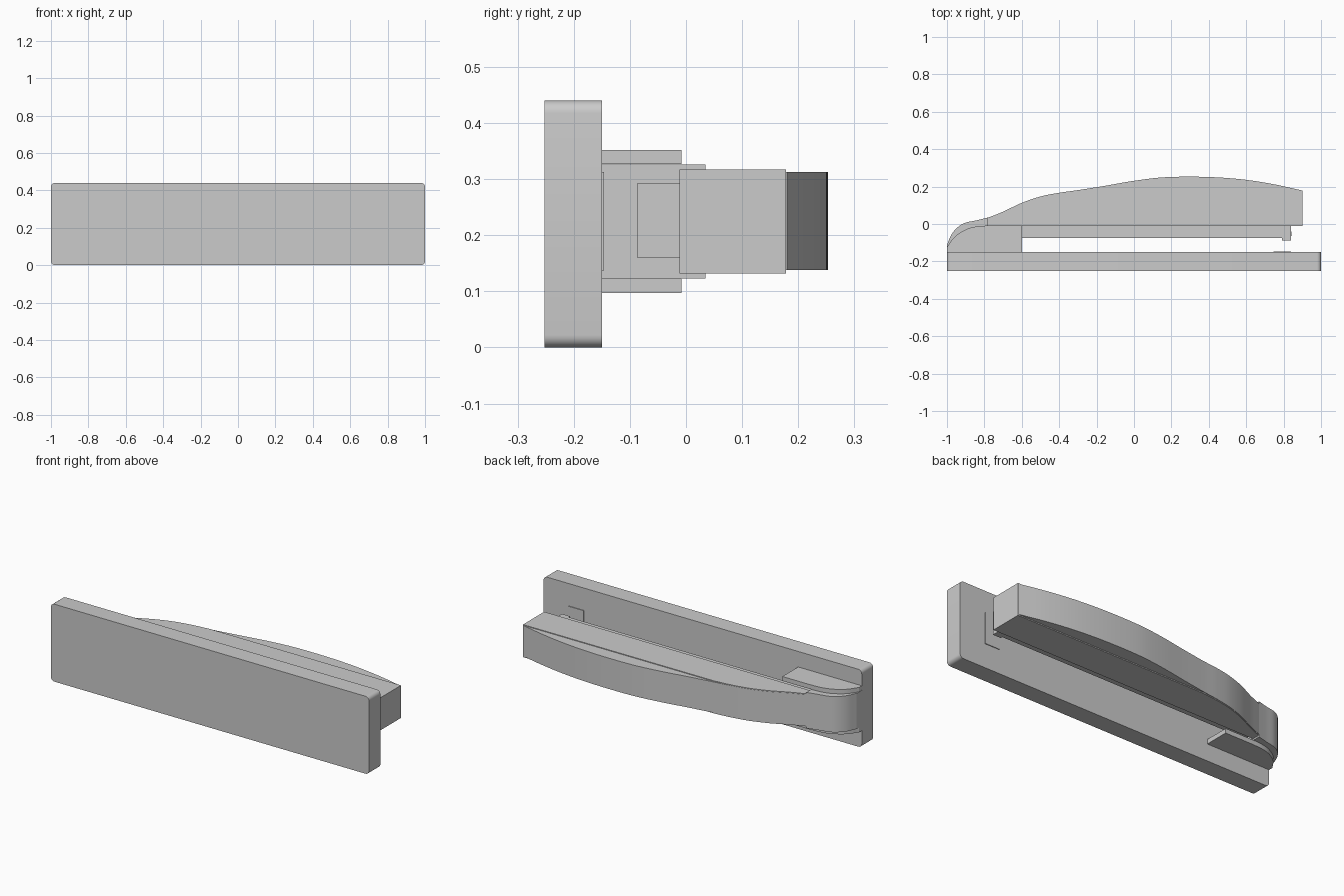
import bpy, bmesh
from mathutils import Vector

if "Cube" in bpy.data.objects:
    bpy.data.objects.remove(bpy.data.objects["Cube"])

# One plain grey for every part
grey = bpy.data.materials.new("plain_grey")
grey.use_nodes = True
grey.diffuse_color = (0.6, 0.6, 0.6, 1)
grey.node_tree.nodes["Principled BSDF"].inputs["Base Color"].default_value = grey.diffuse_color

MID = 0.225  # centre plane of the arm


def finish(name, bm):
    bmesh.ops.recalc_face_normals(bm, faces=bm.faces[:])
    mesh = bpy.data.meshes.new(name)
    bm.to_mesh(mesh)
    bm.free()
    mesh.materials.append(grey)
    ob = bpy.data.objects.new(name, mesh)
    bpy.context.collection.objects.link(ob)
    bpy.ops.object.select_all(action="DESELECT")
    ob.select_set(True)
    bpy.context.view_layer.objects.active = ob
    bpy.ops.object.shade_smooth_by_angle(angle=0.5)
    return ob


def prism(name, outline, z0, z1):
    """Extrude an outline in x, y between two heights."""
    bm = bmesh.new()
    face = bm.faces.new([bm.verts.new((x, y, z0)) for x, y in outline])
    top = bmesh.ops.extrude_face_region(bm, geom=[face])["geom"]
    verts = [g for g in top if isinstance(g, bmesh.types.BMVert)]
    bmesh.ops.translate(bm, verts=verts, vec=(0, 0, z1 - z0))
    return finish(name, bm)


def box(name, x0, x1, y0, y1, z0, z1, radius=0):
    """Box whose edges running along y can be rounded."""
    bm = bmesh.new()
    bmesh.ops.create_cube(bm, size=1)
    for v in bm.verts:
        v.co = ((x0, x1)[v.co.x > 0], (y0, y1)[v.co.y > 0], (z0, z1)[v.co.z > 0])
    if radius:
        edges = [e for e in bm.edges if abs(e.verts[0].co.y - e.verts[1].co.y) > 0.01]
        bmesh.ops.bevel(bm, geom=edges, offset=radius, segments=6, profile=0.5, affect="EDGES")
    return finish(name, bm)


def curve(points, steps=6):
    """Smooth line through the points."""
    p = [Vector(q) for q in points]
    p = [2 * p[0] - p[1]] + p + [2 * p[-1] - p[-2]]
    out = []
    for a, b, c, d in zip(p, p[1:], p[2:], p[3:]):
        for i in range(steps):
            t = i / steps
            out.append(0.5 * (2 * b + (c - a) * t + (2 * a - 5 * b + 4 * c - d) * t * t
                              + (3 * b - a - 3 * c + d) * t ** 3))
    return [tuple(q) for q in out + [p[-2]]]


# Base plate
box("base", -1, 1, -0.252, -0.15, 0, 0.44, 0.022)

# Hinge cheeks on both sides, rounded at the rear
rear = curve([(-1, -0.125), (-0.96, -0.07), (-0.9, -0.03), (-0.84, -0.013), (-0.77, -0.008)])
cheek = [(-1, -0.15)] + rear + [(-0.6, -0.008), (-0.6, -0.15)]
prism("right_cheek", cheek, 0.097, 0.123)
prism("left_cheek", cheek, 0.327, 0.352)

# Hinge block wrapping the rear of the arm
wrap = curve([(-1, -0.11), (-0.975, -0.055), (-0.94, -0.015), (-0.9, 0.007),
              (-0.84, 0.02), (-0.78, 0.035)])
prism("hinge_block", [(-1, -0.15)] + wrap + [(-0.78, -0.15)], 0.123, 0.326)

# Arm body and the domed cover above it
back = [(-0.78, 0.034), (-0.7, 0.066), (-0.6, 0.113), (-0.5, 0.147), (-0.4, 0.167)]
dome = [(-0.3, 0.181), (-0.15, 0.205), (0, 0.231), (0.15, 0.249), (0.3, 0.253),
        (0.45, 0.249), (0.6, 0.236), (0.75, 0.212), (0.895, 0.18)]
body_top = [(x, y - 0.002) for x, y in curve(back + [(-0.3, 0.178)])]
prism("arm_body", [(-0.78, -0.012)] + body_top + [(0.9, 0.178), (0.9, -0.012)], 0.132, 0.317)
prism("arm_cover", [(-0.78, 0.01)] + curve(back + dome) + [(0.895, 0.01)], 0.138, 0.313)

# Magazine under the arm, with its front tip
box("magazine", -0.78, 0.79, -0.075, -0.01, 0.16, 0.292)
box("magazine_tip", 0.79, 0.84, -0.087, -0.01, 0.16, 0.292)

# Two round pins on the tip
for side, offset in (("right", -0.034), ("left", 0.034)):
    bm = bmesh.new()
    bmesh.ops.create_cone(bm, cap_ends=True, segments=24, radius1=0.013, radius2=0.013, depth=0.004)
    for v in bm.verts:
        v.co = (0.84 + v.co.z, -0.052 + v.co.x, MID + offset + v.co.y)
    finish(side + "_pin", bm)

# Anvil plate on the base
box("anvil", 0.745, 0.84, -0.152, -0.146, 0.137, 0.313)
